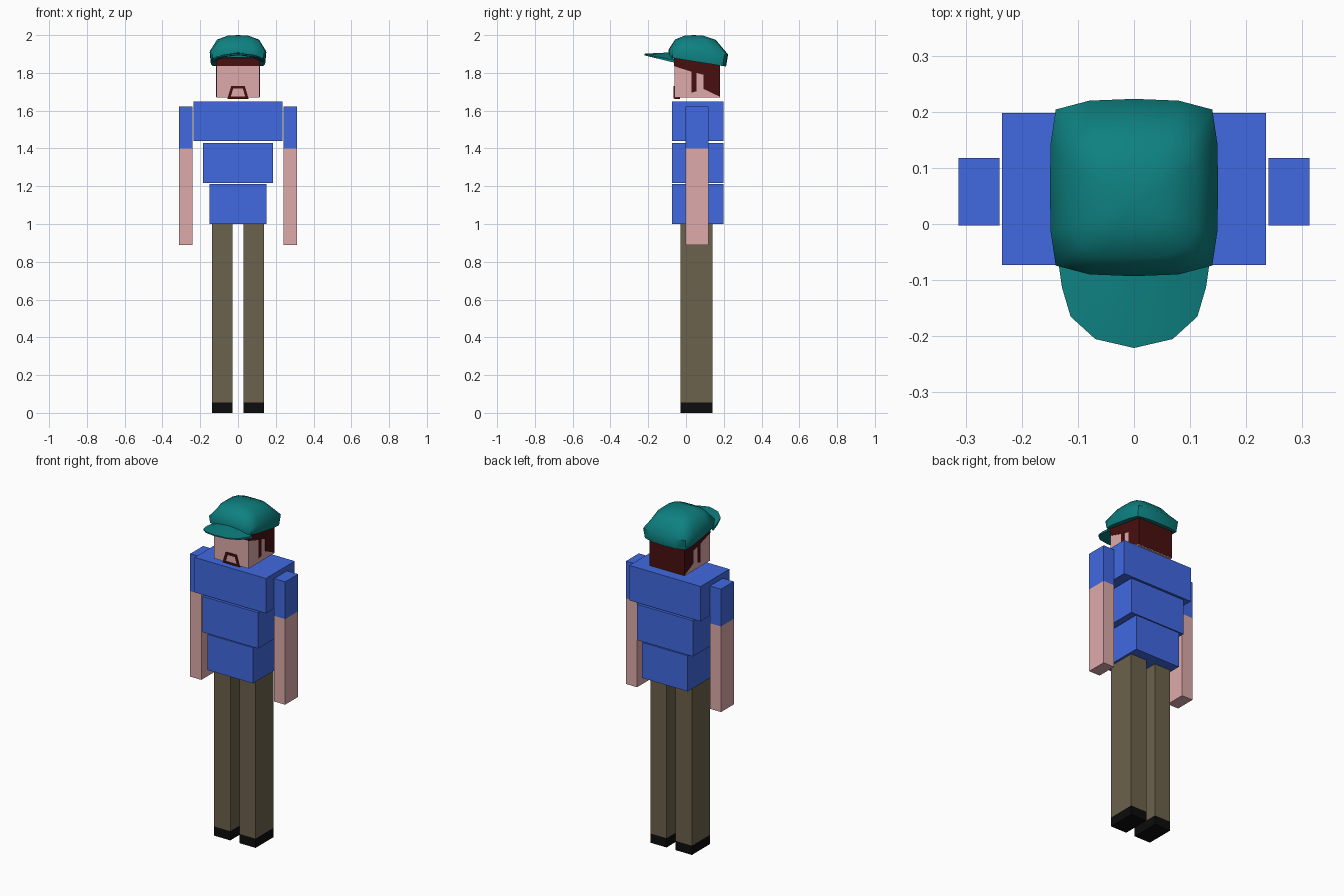
import bpy, bmesh, math

if "Cube" in bpy.data.objects:
    bpy.data.objects.remove(bpy.data.objects["Cube"])


def material(name, r, g, b):
    lin = [(c / 255 / 12.92) if c < 11 else ((c / 255 + 0.055) / 1.055) ** 2.4 for c in (r, g, b)]
    m = bpy.data.materials.new(name)
    m.diffuse_color = (*lin, 1)
    m.use_nodes = True
    m.node_tree.nodes["Principled BSDF"].inputs["Base Color"].default_value = m.diffuse_color
    return m


BLUE = material("shirt_blue", 65, 105, 225)
SKIN = material("skin", 222, 170, 170)
KHAKI = material("trouser_khaki", 108, 98, 76)
BLACK = material("shoe_black", 12, 12, 12)
HAIR = material("hair_red", 72, 15, 15)
TEAL = material("cap_teal", 14, 128, 128)


def make(name, verts, faces, mat):
    bm = bmesh.new()
    vs = [bm.verts.new(v) for v in verts]
    for f in faces:
        bm.faces.new([vs[i] for i in f])
    bmesh.ops.recalc_face_normals(bm, faces=bm.faces)
    me = bpy.data.meshes.new(name)
    bm.to_mesh(me)
    bm.free()
    me.materials.append(mat)
    ob = bpy.data.objects.new(name, me)
    bpy.context.collection.objects.link(ob)
    return ob


def box(name, x, y, z, mat):
    verts = [(a, b, c) for a in x for b in y for c in z]
    faces = [(0, 1, 3, 2), (4, 5, 7, 6), (0, 1, 5, 4), (2, 3, 7, 6), (0, 2, 6, 4), (1, 3, 7, 5)]
    return make(name, verts, faces, mat)


def smooth(ob, deg):
    bpy.ops.object.select_all(action='DESELECT')
    ob.select_set(True)
    bpy.context.view_layer.objects.active = ob
    bpy.ops.object.shade_smooth_by_angle(angle=math.radians(deg))


# Torso blocks
for name, w, z in (("chest", 0.235, (1.44, 1.648)), ("waist", 0.184, (1.217, 1.43)),
                   ("hips", 0.15, (1.0, 1.212))):
    box(name, (-w, w), (-0.073, 0.198), z, BLUE)

# Limbs, both sides
for side, s in (("left", 1), ("right", -1)):
    ax, lx = sorted((s * 0.24, s * 0.313)), sorted((s * 0.03, s * 0.137))
    ay, ly = (-0.003, 0.118), (-0.03, 0.14)
    box(side + "_sleeve", ax, ay, (1.40, 1.622), BLUE)
    box(side + "_upper_arm", ax, ay, (1.255, 1.40), SKIN)
    box(side + "_forearm", ax, ay, (0.89, 1.255), SKIN)
    box(side + "_thigh", lx, ly, (0.51, 1.0), KHAKI)
    box(side + "_shin", lx, ly, (0.055, 0.51), KHAKI)
    box(side + "_shoe", lx, ly, (0, 0.055), BLACK)

# Head
box("head", (-0.114, 0.114), (-0.062, 0.179), (1.67, 1.88), SKIN)

# Hair: side profile (y, z) with sideburn, extruded just past the head
prof = [(-0.064, 1.885), (-0.064, 1.836), (0.03, 1.806), (0.03, 1.695), (0.055, 1.703), (0.055, 1.80),
        (0.093, 1.79), (0.093, 1.715), (0.181, 1.673), (0.181, 1.885)]
n = len(prof)
make("hair", [(x, y, z) for x in (-0.1155, 0.1155) for y, z in prof],
     [range(n), range(n, 2 * n)] + [(i, (i + 1) % n, n + (i + 1) % n, n + i) for i in range(n)], HAIR)

# Goatee: trapezoid frame plus a strip under the chin
outer = [(-0.056, 1.664), (0.056, 1.664), (0.036, 1.731), (-0.036, 1.731)]
inner = [(-0.038, 1.675), (0.038, 1.675), (0.026, 1.717), (-0.026, 1.717)]
verts = [(x, y, z) for y in (-0.067, -0.061) for ring in (outer, inner) for x, z in ring]
faces = []
for i in range(4):
    j = (i + 1) % 4
    faces += [(i, j, 4 + j, 4 + i), (8 + i, 8 + j, 12 + j, 12 + i),
              (i, j, 8 + j, 8 + i), (4 + i, 4 + j, 12 + j, 12 + i)]
make("goatee", verts, faces, HAIR)
box("chin_strip", (-0.055, 0.055), (-0.061, -0.032), (1.663, 1.669), HAIR)

# Cap crown: rounded-square rings stacked up to a point
q = [(1, 0), (0.99, 0.5), (0.93, 0.88), (0.53, 0.98)]
plan = q + [(0, 1)] + [(-x, y) for x, y in q[:0:-1]]
plan += [(-x, -y) for x, y in plan]
# each ring: x half, y half, y centre, z at front, slope, corner pull-in
rings = [(0.145, 0.150, 0.062, 1.882, -0.16, 1), (0.15, 0.158, 0.065, 1.922, -0.08, 1),
         (0.112, 0.108, 0.050, 1.977, -0.01, 0.93), (0.055, 0.050, 0.042, 1.997, 0, 0.88)]
verts = []
for rx, ry, cy, z, slope, pull in rings:
    for i, (x, y) in enumerate(plan):
        k = pull if i % 4 == 2 else 1
        py = cy + y * ry * k
        verts.append((x * rx * k, py, z + slope * (py + 0.09)))
m = len(plan)
faces = [(r * m + i, r * m + (i + 1) % m, (r + 1) * m + (i + 1) % m, (r + 1) * m + i)
         for r in range(3) for i in range(m)]
verts.append((0, 0.04, 2.0))
faces += [(3 * m + i, 3 * m + (i + 1) % m, 4 * m) for i in range(m)] + [range(m)]
smooth(make("cap_crown", verts, faces, TEAL), 50)

# Cap brim: arched sheet with thickness
back = [(-0.136, -0.06, 1.868), (-0.075, -0.075, 1.897), (0, -0.08, 1.908),
        (0.075, -0.075, 1.897), (0.136, -0.06, 1.868)]
front = [(-0.113, -0.165, 1.887), (-0.069, -0.205, 1.896), (0, -0.221, 1.901),
         (0.069, -0.205, 1.896), (0.113, -0.165, 1.887)]
mid = [tuple((a + b) / 2 + d for a, b, d in zip(p, f, (math.copysign(0.004, p[0]) if p[0] else 0, 0, 0.001)))
       for p, f in zip(back, front)]
top = back + mid + front
verts = top + [(x, y, z - (0.014, 0.012, 0.007)[i // 5]) for i, (x, y, z) in enumerate(top)]
faces = []
for r in range(2):
    for c in range(4):
        a = r * 5 + c
        faces += [(a, a + 1, a + 6, a + 5), (a + 15, a + 16, a + 21, a + 20)]
rim = [0, 1, 2, 3, 4, 9, 14, 13, 12, 11, 10, 5]
faces += [(a, b, b + 15, a + 15) for a, b in zip(rim, rim[1:] + rim[:1])]
smooth(make("cap_brim", verts, faces, TEAL), 40)
